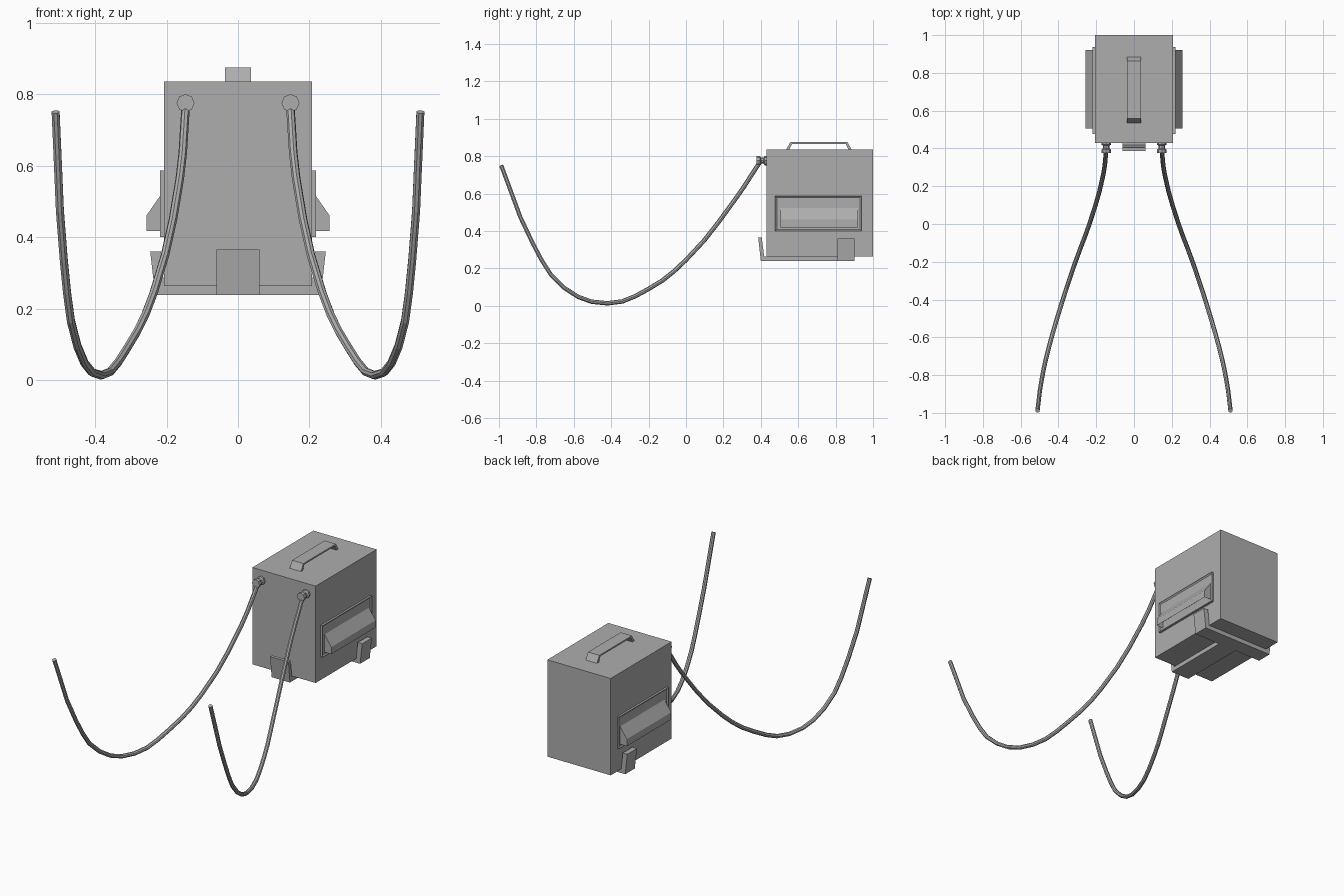
import bpy, bmesh
from mathutils import Vector

cube = bpy.data.objects.get("Cube")
if cube:
    bpy.data.objects.remove(cube, do_unlink=True)

grey = bpy.data.materials.new("plain_grey")
grey.use_nodes = True
grey.diffuse_color = (0.42, 0.42, 0.42, 1)
grey.node_tree.nodes["Principled BSDF"].inputs["Base Color"].default_value = grey.diffuse_color


def finish(name, bm):
    bmesh.ops.recalc_face_normals(bm, faces=bm.faces)
    mesh = bpy.data.meshes.new(name)
    bm.to_mesh(mesh)
    bm.free()
    mesh.materials.append(grey)
    obj = bpy.data.objects.new(name, mesh)
    bpy.context.collection.objects.link(obj)
    return obj


def box(name, low, high):
    bm = bmesh.new()
    bmesh.ops.create_cube(bm, size=1)
    for v in bm.verts:
        v.co = Vector([l + (c + 0.5) * (h - l) for c, l, h in zip(v.co, low, high)])
    return finish(name, bm)


def extrude(name, profile, start, end, place):
    """Extrude a 2D profile; place maps (a, b, depth) to a 3D point."""
    bm = bmesh.new()
    face = bm.faces.new([bm.verts.new(place(a, b, start)) for a, b in profile])
    made = bmesh.ops.extrude_face_region(bm, geom=[face])["geom"]
    shift = Vector(place(0, 0, end)) - Vector(place(0, 0, start))
    bmesh.ops.translate(bm, vec=shift, verts=[g for g in made if isinstance(g, bmesh.types.BMVert)])
    return finish(name, bm)


# Main case
box("case", (-0.207, 0.43, 0.263), (0.207, 1, 0.836))

# Carry handle
extrude("carry_handle",
        [(0.536, 0.836), (0.558, 0.875), (0.863, 0.875), (0.885, 0.836),
         (0.868, 0.836), (0.853, 0.866), (0.568, 0.866), (0.553, 0.836)],
        -0.037, 0.037, lambda a, b, d: (d, a, b))

# Base straps with raised tabs
box("base_crossbar", (-0.23, 0.81, 0.238), (0.23, 0.9, 0.263))
box("base_runner", (-0.06, 0.405, 0.238), (0.06, 0.81, 0.263))
extrude("front_tab", [(0.4, 0.238), (0.386, 0.365), (0.405, 0.365), (0.418, 0.263), (0.43, 0.263), (0.43, 0.238)],
        -0.06, 0.06, lambda a, b, d: (d, a, b))

for name, s in (("left", 1), ("right", -1)):
    def side(a, b, d):
        return (s * a, d, b)

    extrude(name + "_tab", [(0.232, 0.238), (0.246, 0.36), (0.216, 0.36), (0.207, 0.263), (0.2, 0.238)],
            0.81, 0.9, side)

    # Vent plate with chamfered rim
    frame = box(name + "_vent_plate", (min(s * 0.207, s * 0.219), 0.477, 0.4),
                (max(s * 0.207, s * 0.219), 0.938, 0.587))
    bm = bmesh.new()
    bm.from_mesh(frame.data)
    outer = [f for f in bm.faces if f.normal.x * s > 0.9]
    bmesh.ops.inset_region(bm, faces=outer, thickness=0.012)
    bmesh.ops.translate(bm, vec=(-s * 0.006, 0, 0), verts=outer[0].verts)
    bm.to_mesh(frame.data)
    bm.free()

    # Vent hood, hollow underneath
    hood = extrude(name + "_vent_hood", [(0.212, 0.525), (0.257, 0.46), (0.257, 0.418), (0.212, 0.418)],
                   0.505, 0.92, side)
    bm = bmesh.new()
    bm.from_mesh(hood.data)
    under = [f for f in bm.faces if f.normal.z < -0.9]
    bmesh.ops.inset_region(bm, faces=under, thickness=0.008)
    bmesh.ops.translate(bm, vec=(0, 0, 0.035), verts=under[0].verts)
    bm.to_mesh(hood.data)
    bm.free()

    # Cable socket: turned rings, eight sides
    bm = bmesh.new()
    rings = []
    for y, r in ((0.435, 0.025), (0.42, 0.025), (0.415, 0.016), (0.4, 0.016), (0.395, 0.025), (0.376, 0.025)):
        ring = bmesh.ops.create_circle(bm, segments=8, radius=r)["verts"]
        for v in ring:
            v.co = Vector((s * 0.147 + v.co.x, y, 0.776 + v.co.y))
        rings.append(ring)
    for one, two in zip(rings, rings[1:]):
        for i in range(8):
            j = (i + 1) % 8
            bm.faces.new((one[i], one[j], two[j], two[i]))
    bm.faces.new(rings[0])
    bm.faces.new(rings[-1])
    finish(name + "_cable_socket", bm)

    # Hanging cable
    curve = bpy.data.curves.new(name + "_cable", "CURVE")
    curve.dimensions = "3D"
    curve.bevel_depth = 0.012
    curve.bevel_resolution = 2
    curve.resolution_u = 3
    curve.use_fill_caps = True
    path = [(0.146, 0.4, 0.776), (0.163, 0.26, 0.565), (0.236, 0, 0.245), (0.31, -0.2, 0.09),
            (0.383, -0.42, 0.013), (0.45, -0.65, 0.095), (0.488, -0.82, 0.335), (0.511, -0.988, 0.751)]
    spline = curve.splines.new("BEZIER")
    spline.bezier_points.add(len(path) - 1)
    for point, (x, y, z) in zip(spline.bezier_points, path):
        point.co = (s * x, y, z)
        point.handle_left_type = point.handle_right_type = "AUTO"
    rope = bpy.data.objects.new(name + "_cable", curve)
    bpy.context.collection.objects.link(rope)
    curve.materials.append(grey)
    mesh = bpy.data.meshes.new_from_object(rope.evaluated_get(bpy.context.evaluated_depsgraph_get()))
    mesh.shade_flat()
    solid = bpy.data.objects.new(name + "_cable_tube", mesh)
    bpy.context.collection.objects.link(solid)
    bpy.data.objects.remove(rope, do_unlink=True)
